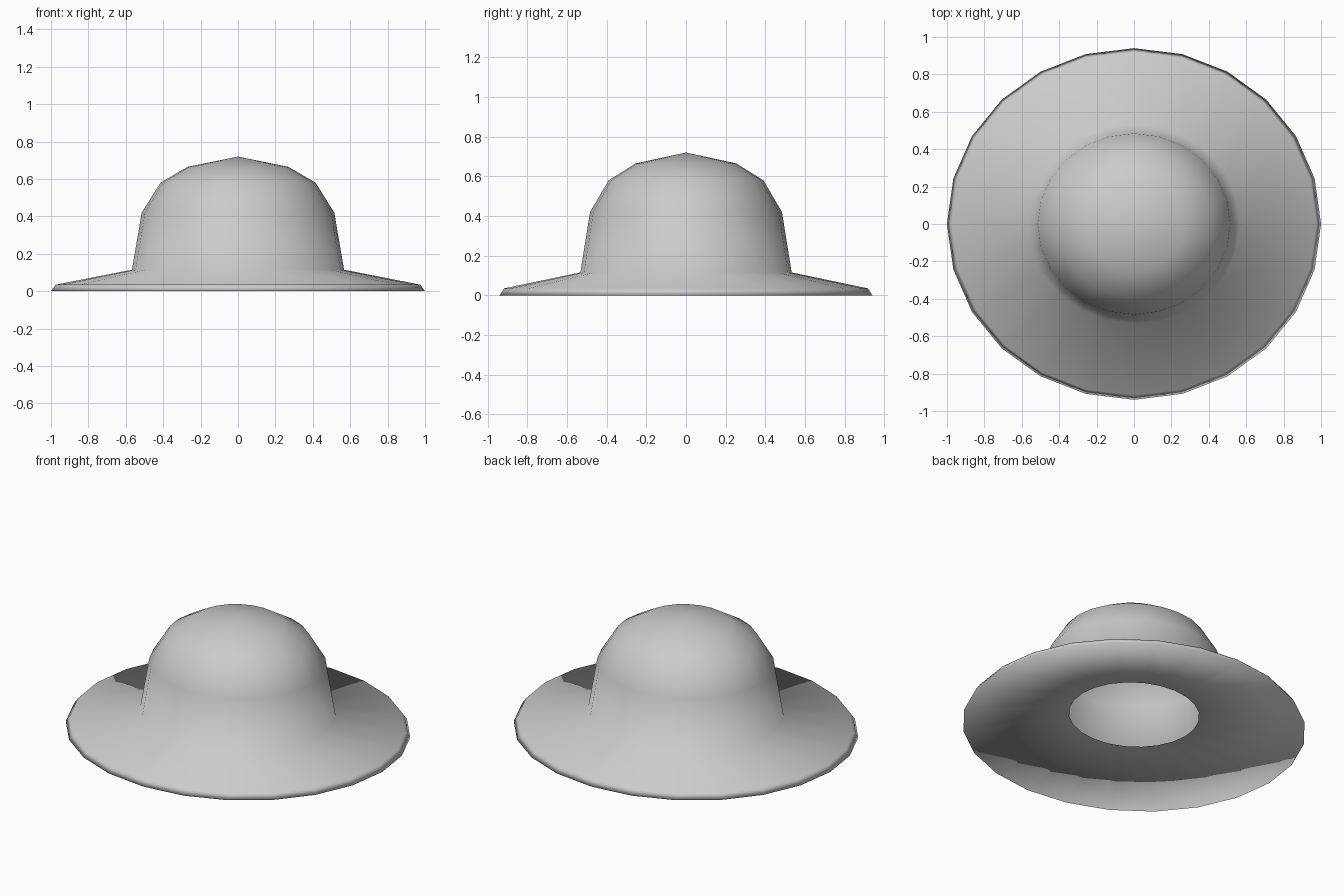
import bpy, bmesh
from math import cos, sin, tau

if "Cube" in bpy.data.objects:
    bpy.data.objects.remove(bpy.data.objects["Cube"])

SIDES = 24
DEPTH = 0.94  # slightly oval: narrower front to back

# Half profile (radius, height): apex, crown, brim, lip, underside to head opening
PROFILE = [(0.27, 0.665), (0.415, 0.58), (0.515, 0.42), (0.567, 0.115),
           (0.975, 0.035), (1.0, 0.0), (0.38, 0.08)]
APEX = 0.72


def ring(bm, r, z):
    return [bm.verts.new((r * cos(tau * i / SIDES), DEPTH * r * sin(tau * i / SIDES), z))
            for i in range(SIDES)]


# Hat: lathed crown and brim, open underneath
bm = bmesh.new()
top = bm.verts.new((0, 0, APEX))
rings = [ring(bm, r, z) for r, z in PROFILE]
for i in range(SIDES):
    j = (i + 1) % SIDES
    bm.faces.new((top, rings[0][i], rings[0][j]))
    for a, b in zip(rings, rings[1:]):
        bm.faces.new((a[i], b[i], b[j], a[j]))
for f in bm.faces:
    f.smooth = True

mesh = bpy.data.meshes.new("hat")
bm.to_mesh(mesh)
bm.free()
hat = bpy.data.objects.new("hat", mesh)
bpy.context.collection.objects.link(hat)
